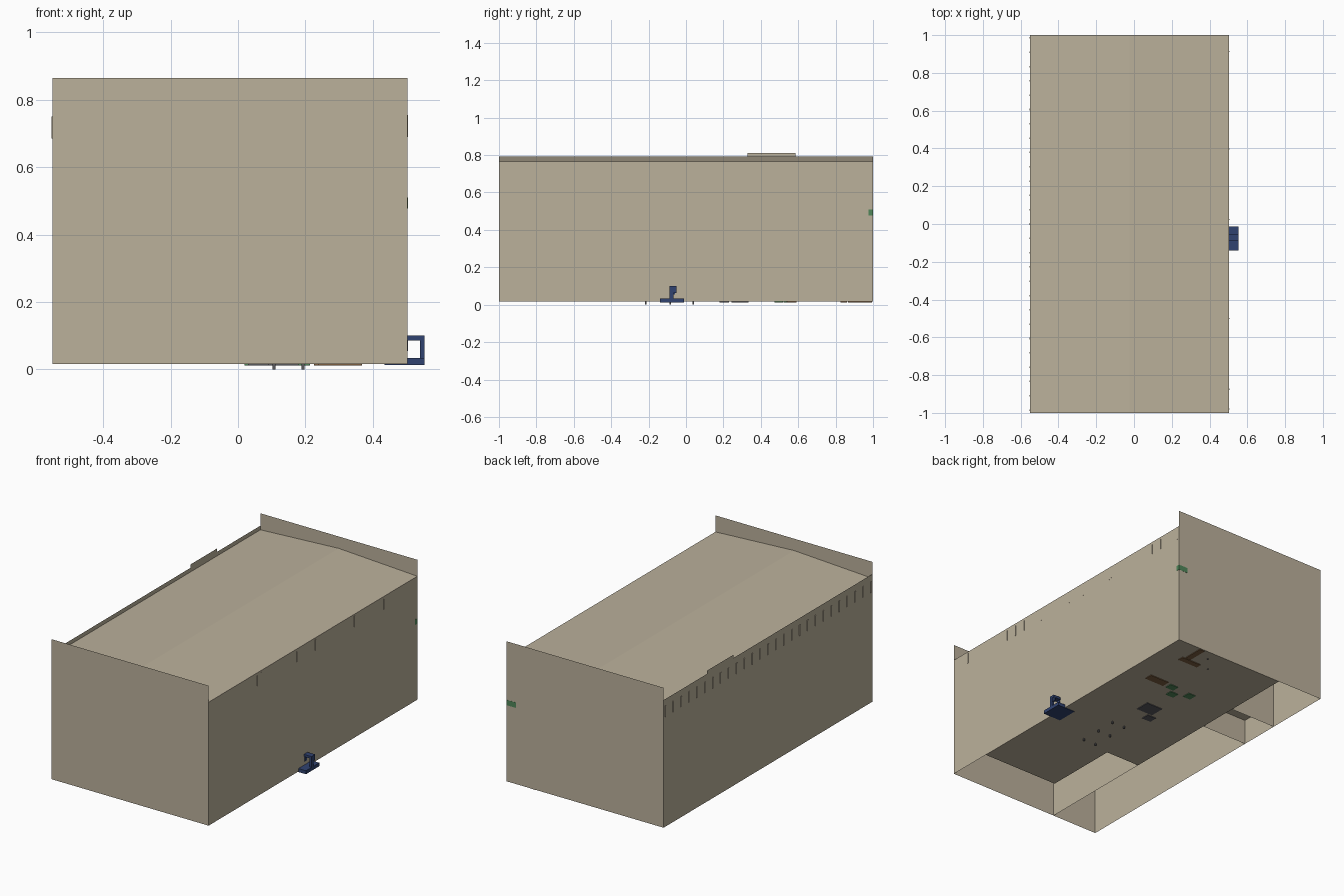
import bpy, bmesh

if "Cube" in bpy.data.objects:
    bpy.data.objects.remove(bpy.data.objects["Cube"])

X0, X1, Y0, Y1 = -0.55, 0.503, -1.0, 1.0
FLOOR, EAVE, RIDGE, PARAPET = 0.016, 0.765, 0.793, 0.865
RIDGE_X = -0.025


def material(name, rgb):
    m = bpy.data.materials.new(name)
    m.diffuse_color = (*rgb, 1)
    m.use_nodes = True
    m.node_tree.nodes["Principled BSDF"].inputs["Base Color"].default_value = m.diffuse_color
    return m


TAN = material("tan_wall", (0.50, 0.44, 0.33))
BLUE = material("navy_paint", (0.03, 0.055, 0.16))
GREEN = material("green_paint", (0.08, 0.24, 0.10))
BROWN = material("brown_wood", (0.20, 0.11, 0.05))
GREY = material("dark_steel", (0.10, 0.10, 0.11))


def mesh_object(name, bm, mat):
    me = bpy.data.meshes.new(name)
    bm.to_mesh(me)
    bm.free()
    me.materials.append(mat)
    ob = bpy.data.objects.new(name, me)
    bpy.context.collection.objects.link(ob)
    return ob


def panel(name, *faces, mat=TAN):
    """Thin sheet made of one or more polygons."""
    bm = bmesh.new()
    for f in faces:
        bm.faces.new([bm.verts.new(p) for p in f])
    bmesh.ops.remove_doubles(bm, verts=bm.verts, dist=1e-5)
    return mesh_object(name, bm, mat)


def boxes(name, mat, *items):
    """Each item is (x0, x1, y0, y1, z0, z1)."""
    bm = bmesh.new()
    for a, b, c, d, e, f in items:
        vs = bmesh.ops.create_cube(bm, size=1)["verts"]
        for v in vs:
            v.co = ((a + b) / 2 + v.co.x * (b - a),
                    (c + d) / 2 + v.co.y * (d - c),
                    (e + f) / 2 + v.co.z * (f - e))
    return mesh_object(name, bm, mat)


def wall_x(name, x, ya, yb, top):
    panel(name, [(x, ya, FLOOR), (x, yb, FLOOR), (x, yb, top), (x, ya, top)])


def wall_y(name, y, xa, xb, top):
    panel(name, [(xa, y, FLOOR), (xb, y, FLOOR), (xb, y, top), (xa, y, top)])


# Outer shell: end walls rise as parapets, left wall has a raised piece
wall_y("front_wall", Y0, X0, X1, PARAPET)
wall_y("back_wall", Y1, X0, X1, PARAPET)
wall_x("right_wall", X1, Y0, Y1, EAVE)
wall_x("left_wall", X0, Y0, Y1, 0.79)
wall_x("raised_left_wall", X0 - 0.0005, 0.33, 0.585, 0.81)

# Low gable roof
panel("roof",
      [(X0, Y0, EAVE), (RIDGE_X, Y0, RIDGE), (RIDGE_X, Y1, RIDGE), (X0, Y1, EAVE)],
      [(RIDGE_X, Y0, RIDGE), (X1, Y0, EAVE), (X1, Y1, EAVE), (RIDGE_X, Y1, RIDGE)])

# Floor slab outline, leaving the side rooms open underneath
panel("floor", [(x, y, FLOOR) for x, y in
                [(X1, Y1), (-0.24, Y1), (-0.24, -0.25), (-0.01, -0.25), (-0.01, -0.717), (X1, -0.717)]])

# Interior partitions and the small side room
wall_x("partition", -0.24, Y0, Y1, EAVE)
for i, y in enumerate((0.33, 0.585)):
    wall_y(f"side_room_wall_{i}", y, X0, -0.24, EAVE)
panel("side_room_ceiling", [(X0, 0.33, 0.17), (-0.24, 0.33, 0.17), (-0.24, 0.585, 0.17), (X0, 0.585, 0.17)])

# Evenly spaced roof joists whose ends poke through the left wall
n = 27
ends = []
for i in range(n):
    y = -0.985 + i * 1.97 / (n - 1)
    ends.append((X0 - 0.004, X1 + 0.0005, y - 0.004, y + 0.004, 0.685, 0.75))
boxes("roof_joists", TAN, *ends)

# Few joist ends showing on the right wall
boxes("right_joist_ends", TAN, *[(X1 - 0.01, X1 + 0.0015, y - 0.003, y + 0.003, 0.69, 0.755)
                                 for y in (-0.98, -0.875, -0.50, 0.024, 0.397, 0.914)])

# Blue C-frame machine straddling the right wall
boxes("machine_base", BLUE, (0.435, 0.554, -0.14, -0.012, 0.013, 0.034))
boxes("machine_column", BLUE, (0.540, 0.554, -0.087, -0.066, 0.034, 0.10))
boxes("machine_arm", BLUE, (0.46, 0.554, -0.087, -0.052, 0.086, 0.10))
boxes("machine_head", BLUE, (0.540, 0.552, -0.066, -0.052, 0.063, 0.086),
      (0.49, 0.505, -0.08, -0.06, 0.055, 0.086))

# Green cabinet flush in the back right corner
boxes("corner_cabinet", GREEN, (0.44, X1 + 0.001, 0.976, Y1 + 0.001, 0.478, 0.51))


# Furniture whose undersides break through the floor
def furniture(name, mat, cx, cy, sx, sy, h):
    boxes(name, mat, (cx - sx / 2, cx + sx / 2, cy - sy / 2, cy + sy / 2, 0.012, h))


furniture("bench_a", BROWN, 0.326, 0.93, 0.035, 0.13, 0.06)
furniture("bench_b", BROWN, 0.293, 0.844, 0.135, 0.035, 0.06)
furniture("bench_c", BROWN, 0.303, 0.565, 0.13, 0.05, 0.06)
furniture("crate_a", GREEN, 0.186, 0.559, 0.055, 0.045, 0.06)
furniture("crate_b", GREEN, 0.134, 0.497, 0.055, 0.045, 0.06)
furniture("crate_c", GREEN, 0.045, 0.545, 0.05, 0.05, 0.06)
furniture("workstation_a", GREY, 0.125, 0.288, 0.11, 0.09, 0.07)
furniture("workstation_b", GREY, 0.06, 0.205, 0.06, 0.05, 0.07)

# Long table on six thin legs reaching the ground
legs = [(x - 0.004, x + 0.004, y - 0.004, y + 0.004, 0.0, 0.075)
        for x in (0.107, 0.193) for y in (-0.215, -0.085, 0.04)]
boxes("table_legs", GREY, *legs)
boxes("table_top", BROWN, (0.095, 0.205, -0.23, 0.055, 0.075, 0.082))
boxes("stool_legs", GREY, *[(x - 0.003, x + 0.003, y - 0.003, y + 0.003, 0.012, 0.05)
                            for x, y in ((0.237, 0.937), (0.162, 0.85))])
